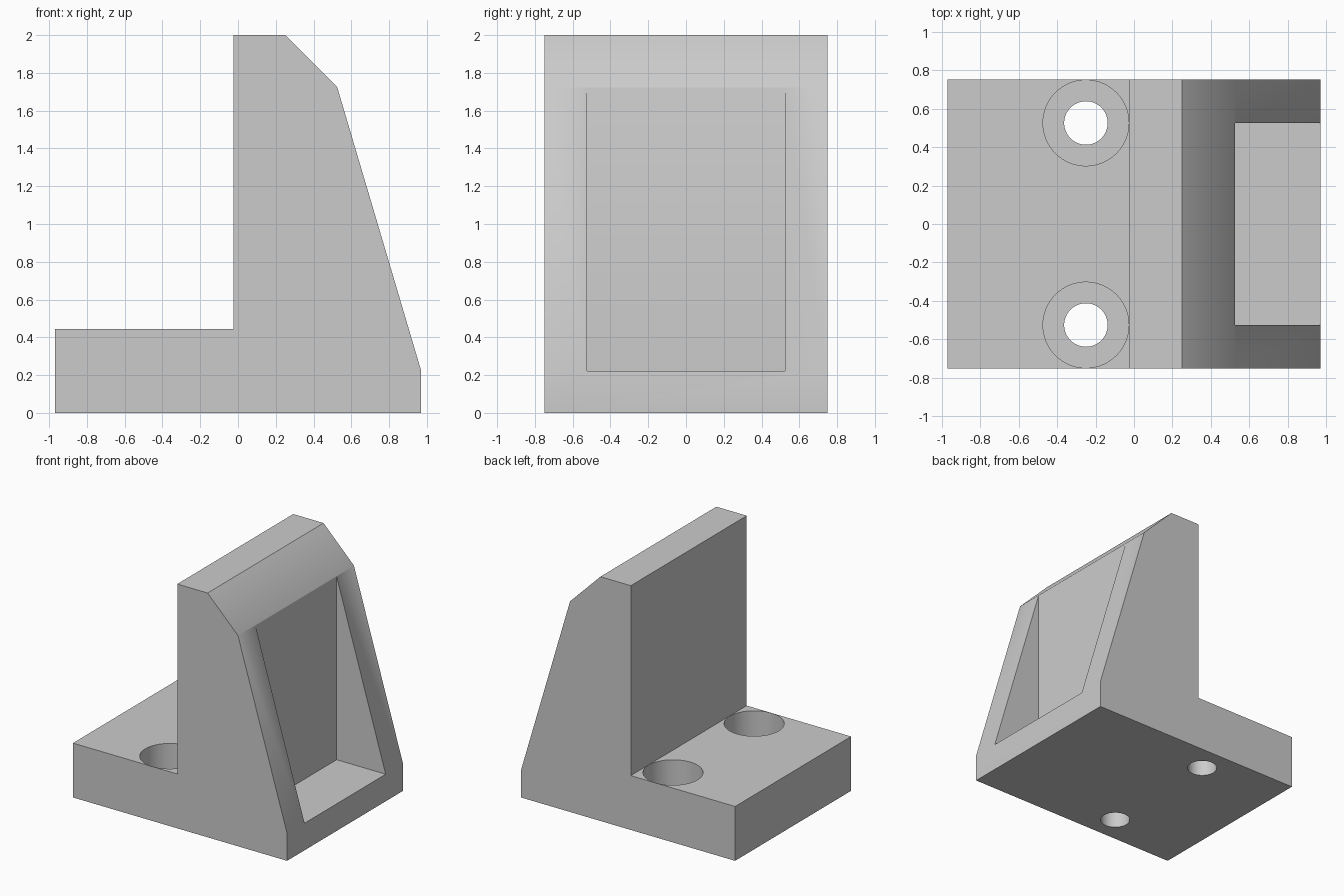
import bpy
import bmesh
from mathutils import Matrix

cube = bpy.data.objects.get("Cube")
if cube:
    bpy.data.objects.remove(cube, do_unlink=True)

# Dimensions
HALF_X, HALF_Y = 0.97, 0.75
BASE_TOP, LIP = 0.445, 0.222
POCKET = 0.526

grey = bpy.data.materials.new("light_grey")
grey.use_nodes = True
colour = (0.6, 0.6, 0.6, 1)
grey.diffuse_color = colour
grey.node_tree.nodes["Principled BSDF"].inputs["Base Color"].default_value = colour


def add_object(name, bm):
    bmesh.ops.recalc_face_normals(bm, faces=bm.faces)
    mesh = bpy.data.meshes.new(name)
    bm.to_mesh(mesh)
    bm.free()
    mesh.materials.append(grey)
    obj = bpy.data.objects.new(name, mesh)
    bpy.context.collection.objects.link(obj)
    return obj


def extrude_profile(name, points, half_width):
    bm = bmesh.new()
    face = bm.faces.new([bm.verts.new((x, -half_width, z)) for x, z in points])
    result = bmesh.ops.extrude_face_region(bm, geom=[face])
    moved = [v for v in result["geom"] if isinstance(v, bmesh.types.BMVert)]
    bmesh.ops.translate(bm, verts=moved, vec=(0, 2 * half_width, 0))
    return add_object(name, bm)


def cylinder(name, x, y, radius, bottom, top):
    bm = bmesh.new()
    bmesh.ops.create_cone(bm, cap_ends=True, segments=64, radius1=radius,
                          radius2=radius, depth=top - bottom,
                          matrix=Matrix.Translation((x, y, (bottom + top) / 2)))
    return add_object(name, bm)


# Bracket body: flat foot and tapering upright
bracket = extrude_profile("angle_bracket", [
    (-HALF_X, 0), (HALF_X, 0), (HALF_X, LIP), (0.525, 1.725),
    (0.25, 2), (-0.025, 2), (-0.025, BASE_TOP), (-HALF_X, BASE_TOP)], HALF_Y)

# Pocket in the sloping side
cutters = [extrude_profile("pocket_cutter", [
    (POCKET, LIP), (1.2, LIP), (1.2, 1.9), (POCKET, 1.9)], 0.525)]

# Counterbored bolt holes
for side, y in (("left", 0.525), ("right", -0.525)):
    cutters.append(cylinder(side + "_bolt_hole_cutter", -0.25, y, 0.113, -0.1, 0.3))
    cutters.append(cylinder(side + "_counterbore_cutter", -0.25, y, 0.223, 0.22, 0.6))

bpy.ops.object.select_all(action="DESELECT")
bpy.context.view_layer.objects.active = bracket
bracket.select_set(True)
for cutter in cutters:
    cutter.hide_render = True
    cut = bracket.modifiers.new(cutter.name, "BOOLEAN")
    cut.operation = "DIFFERENCE"
    cut.solver = "EXACT"
    cut.object = cutter
    bpy.ops.object.modifier_apply(modifier=cut.name)
    bpy.data.objects.remove(cutter, do_unlink=True)

# Soft shading with crisp edges
bpy.ops.object.shade_smooth_by_angle()
